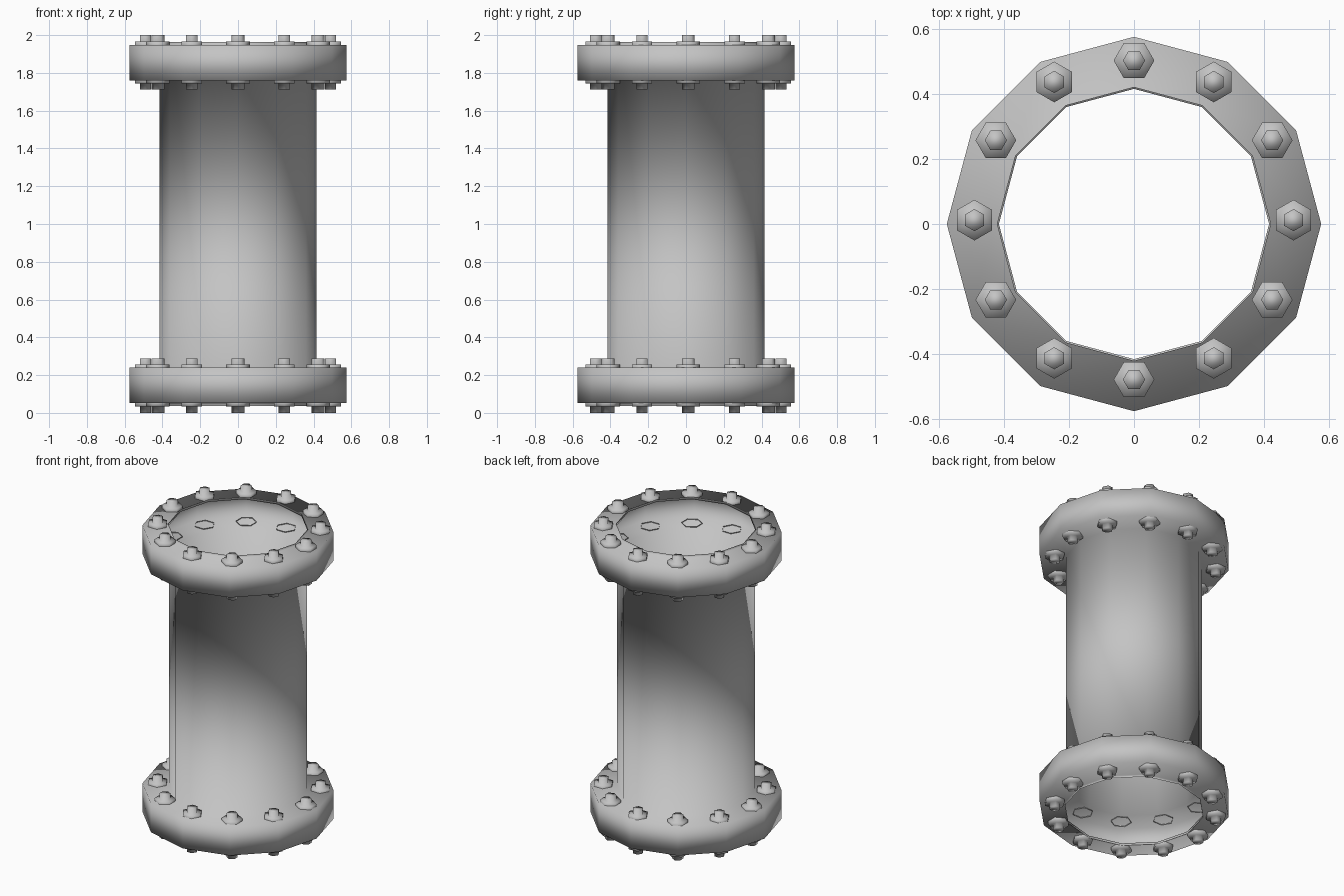
import bpy
import bmesh
from math import sin, cos, pi, radians
from mathutils import Matrix

if "Cube" in bpy.data.objects:
    bpy.data.objects.remove(bpy.data.objects["Cube"], do_unlink=True)

# One plain grey for everything
grey = bpy.data.materials.new("grey_metal")
grey.use_nodes = True
colour = (0.55, 0.55, 0.55, 1)
grey.diffuse_color = colour
grey.node_tree.nodes["Principled BSDF"].inputs["Base Color"].default_value = colour


def lathe(name, profile, sides, cap_end=False):
    """Spin (radius, z) points, listed from bottom to top, around z."""
    bm = bmesh.new()
    rings = []
    for r, z in profile:
        rings.append([bm.verts.new((r * cos(2 * pi * i / sides),
                                    r * sin(2 * pi * i / sides), z))
                      for i in range(sides)])
    for low, high in zip(rings, rings[1:]):
        for i in range(sides):
            j = (i + 1) % sides
            bm.faces.new((low[i], low[j], high[j], high[i]))
    if cap_end:
        bm.faces.new(rings[-1])
    for face in bm.faces:
        face.smooth = True
    mesh = bpy.data.meshes.new(name)
    bm.to_mesh(mesh)
    bm.free()
    mesh.materials.append(grey)
    return mesh


def place(name, mesh, matrix=Matrix()):
    obj = bpy.data.objects.new(name, mesh)
    bpy.context.collection.objects.link(obj)
    obj.matrix_world = matrix
    return obj


# Pipe with a hollow flange and a thin lip at each end
PIPE, LIP, FLANGE = 0.415, 0.42, 0.575
OUTER, INNER = 0.053, 0.241
lower = [(LIP, OUTER - 0.016), (LIP, OUTER), (FLANGE, OUTER),
         (FLANGE, INNER), (PIPE, INNER)]
upper = [(r, 2 - z) for r, z in reversed(lower)]
place("flanged_pipe", lathe("flanged_pipe", lower + upper, 12))

# Hexagonal bolt: broad washer with a narrow head
WASHER, HEAD, HEIGHT = 0.0625, 0.034, 0.053
bolt = lathe("bolt", [(WASHER, 0), (WASHER, 0.02), (HEAD, 0.02), (HEAD, HEIGHT)],
             6, cap_end=True)

# Four rings of bolts, one on each side of each flange
seats = [("top_outer_bolt", 2 - HEIGHT, False),
         ("top_under_bolt", 2 - INNER + 0.005, True),
         ("bottom_upper_bolt", INNER - 0.005, False),
         ("bottom_outer_bolt", HEIGHT, True)]
for name, z, flipped in seats:
    flip = Matrix.Rotation(pi if flipped else 0, 4, 'X')
    for i in range(12):
        angle = radians(30 * i)
        spot = Matrix.Translation((0.49 * cos(angle), 0.49 * sin(angle) + 0.012, z))
        turn = Matrix.Rotation(angle + pi / 2, 4, 'Z')
        place(f"{name}_{i + 1}", bolt, spot @ turn @ flip)
